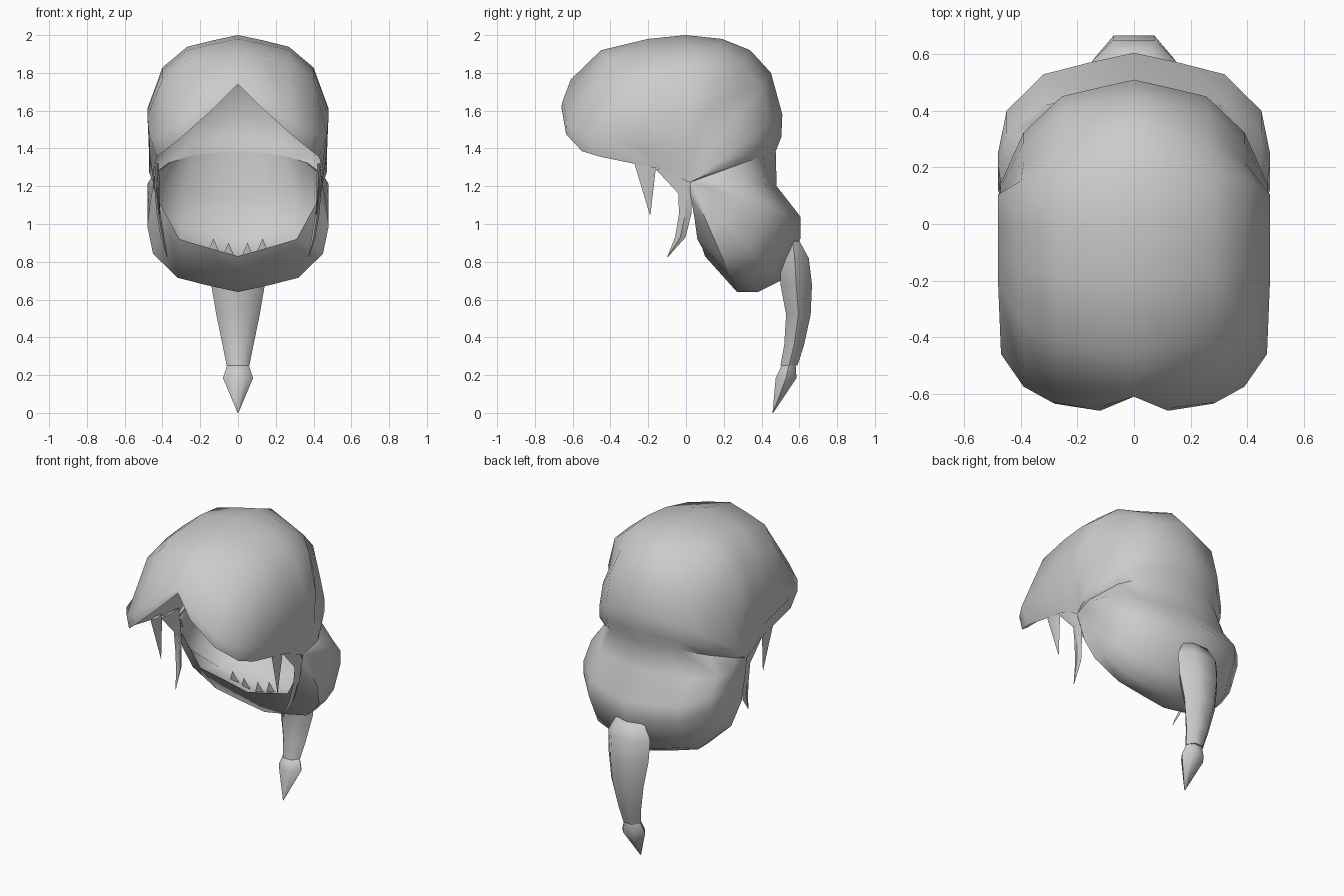
import bpy, bmesh, math

if "Cube" in bpy.data.objects:
    bpy.data.objects.remove(bpy.data.objects["Cube"])

grey = bpy.data.materials.new("pale_grey")
grey.diffuse_color = (0.6, 0.6, 0.6, 1)
grey.use_nodes = True
grey.node_tree.nodes["Principled BSDF"].inputs["Base Color"].default_value = grey.diffuse_color


def finish(name, bm, angle, recalc=True):
    if recalc:
        bmesh.ops.recalc_face_normals(bm, faces=bm.faces)
    me = bpy.data.meshes.new(name)
    bm.to_mesh(me)
    bm.free()
    me.materials.append(grey)
    ob = bpy.data.objects.new(name, me)
    bpy.context.collection.objects.link(ob)
    bpy.ops.object.select_all(action='DESELECT')
    ob.select_set(True)
    bpy.context.view_layer.objects.active = ob
    bpy.ops.object.shade_smooth_by_angle(angle=math.radians(angle))
    return ob


def loft(name, rings, angle=35):
    """Closed tube through rings of equal point count, capped at both ends."""
    bm = bmesh.new()
    vs = [[bm.verts.new(p) for p in r] for r in rings]
    n = len(rings[0])
    for a, b in zip(vs, vs[1:]):
        for i in range(n):
            j = (i + 1) % n
            bm.faces.new((a[i], a[j], b[j], b[i]))
    bm.faces.new(vs[0])
    bm.faces.new(vs[-1])
    bmesh.ops.remove_doubles(bm, verts=bm.verts, dist=0.0005)
    return finish(name, bm, angle)


def mirrored_sheet(name, rows, angle):
    """Open sheet through half rows, built on both sides of x = 0."""
    bm = bmesh.new()
    for s in (1, -1):
        vs = [[bm.verts.new((s * x, y, z)) for x, y, z in r] for r in rows]
        for a, b in zip(vs, vs[1:]):
            for i in range(len(a) - 1):
                q = (a[i], a[i + 1], b[i + 1], b[i])
                bm.faces.new(q if s < 0 else q[::-1])
    bmesh.ops.remove_doubles(bm, verts=bm.verts, dist=0.0005)
    return finish(name, bm, angle)


# Cross arcs (x, share of the reach from the jaw hinge)
HINGE = (0.02, 1.22)
TOP = [(0, 1), (.13, .965), (.27, .92), (.4, .78), (.48, .5), (.468, .22), (.447, 0)]
BACK = [(0, 1), (.13, .94), (.255, .88), (.39, .62), (.472, .25), (.46, .1), (.447, 0)]
GROOVE = [(0, 1), (.13, .95), (.25, .86), (.37, .62), (.45, .25), (.45, .1), (.447, 0)]
JAW = [(0, 1), (.16, .94), (.32, .87), (.45, .65), (.48, .4), (.465, .18), (.447, 0)]


def fan(arc, y, z, wide=1.0):
    hy, hz = HINGE
    return [(x * wide, hy + (y - hy) * r, hz + (z - hz) * r) for x, r in arc]


# Head shell: arcs fanned around the jaw hinge, open at the mouth
upper_lip = [(0, -.61, 1.74), (.12, -.66, 1.62), (.28, -.635, 1.475), (.39, -.55, 1.385),
             (.43, -.45, 1.355), (.445, -.13, 1.29), (.447, .02, 1.22)]
cheek = [(0, -.61, 1.765), (.13, -.65, 1.66), (.29, -.63, 1.54), (.39, -.575, 1.48),
         (.47, -.46, 1.47), (.455, -.25, 1.40), (.447, .02, 1.22)]
lower_lip = [(0, .10, .83), (.16, .085, .875), (.31, .06, .92), (.37, .045, 1.03),
             (.43, .025, 1.14), (.445, .02, 1.19), (.447, .02, 1.22)]
rows = [upper_lip, cheek]
rows += [fan(TOP, *c) for c in ((-.45, 1.92), (-.2, 1.98), (0, 2), (.19, 1.98))]
rows += [fan(BACK, *c) for c in ((.34, 1.92), (.45, 1.8), (.51, 1.58), (.505, 1.46))]
rows.append(fan(GROOVE, .475, 1.385))
rows += [fan(JAW, *c) for c in ((.48, 1.2), (.605, 1.04), (.605, .92), (.5, .7),
                                (.38, .64), (.27, .64))]
rows.append(lower_lip)
mirrored_sheet("head_shell", rows, 50)

# Mouth lining: rises from the lower lip to the throat
lining = [lower_lip]
lining += [fan(JAW, y, z, .94) for y, z in ((.28, .80), (.43, .95), (.47, 1.15))]
lining.append(fan(GROOVE, .475, 1.385, .98))
mirrored_sheet("mouth_lining", lining[::-1], 60)


# Tail: tapering six-sided hook with a spike at the end
def hexring(z, yf, yb, w):
    m = (yf + yb) / 2
    return [(w, m, z), (w / 2, yb, z), (-w / 2, yb, z),
            (-w, m, z), (-w / 2, yf, z), (w / 2, yf, z)]


loft("tail", [hexring(*r) for r in (
    (.91, .53, .60, .10), (.82, .50, .65, .148), (.68, .50, .667, .142),
    (.52, .53, .66, .115), (.36, .52, .625, .082), (.25, .50, .59, .06))], 70)
loft("tail_spike", [hexring(*r) for r in (
    (.26, .51, .58, .055), (.185, .475, .585, .08), (.0, .458, .462, .002))], 70)


# Teeth: thin four-sided spikes along a path of (x, y, z, half depth, half width)
def tooth(name, path):
    loft(name, [[(x + b, y, z), (x, y + a, z), (x - b, y, z), (x, y - a, z)]
                for x, y, z, a, b in path], 30)


for s, side in ((1, "right"), (-1, "left")):
    tooth("upper_fang_" + side, [(s * .43, -.215, 1.32, .058, .012),
                                 (s * .415, -.19, 1.05, .002, .002)])
    tooth("corner_fang_" + side, [(s * .435, -.07, 1.29, .09, .01),
                                  (s * .43, -.003, 1.16, .036, .01),
                                  (s * .42, -.005, 1.05, .033, .01),
                                  (s * .40, -.03, .93, .028, .01),
                                  (s * .375, -.098, .825, .002, .002)])
    for i, x in enumerate((.05, .13)):
        z = .83 + .28 * x
        tooth(f"lower_tooth_{side}_{i}", [(s * x, .16, z - .05, .01, .045),
                                          (s * x, .13, z + .055, .001, .001)])
